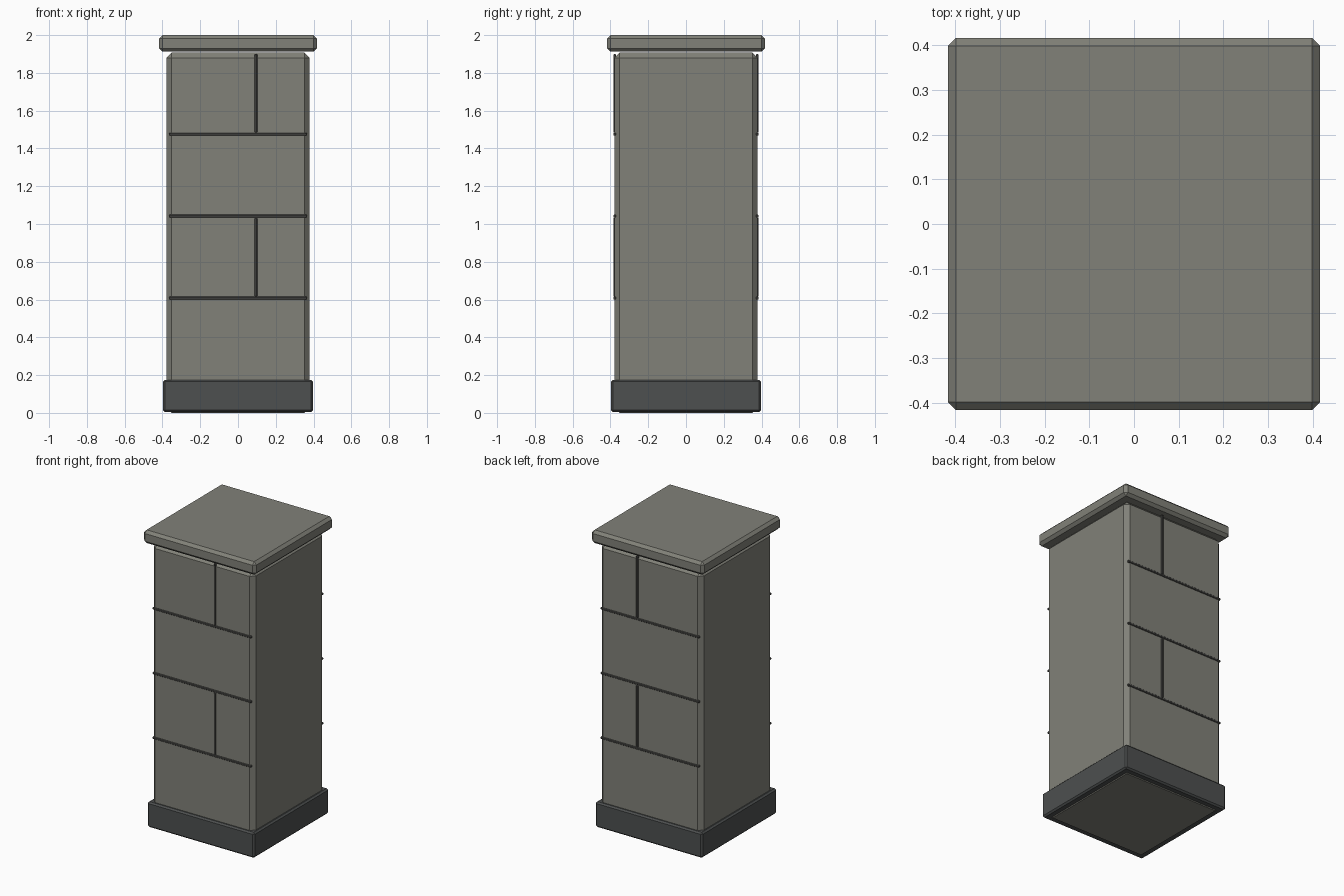
import bpy
import bmesh

if "Cube" in bpy.data.objects:
    bpy.data.objects.remove(bpy.data.objects["Cube"])


def material(name, rgb):
    m = bpy.data.materials.new(name)
    m.diffuse_color = (*rgb, 1)
    m.use_nodes = True
    m.node_tree.nodes["Principled BSDF"].inputs["Base Color"].default_value = m.diffuse_color
    return m


STONE = material("stone", (0.22, 0.22, 0.19))
DARK_STONE = material("dark_stone", (0.075, 0.08, 0.08))
MORTAR = material("mortar", (0.08, 0.08, 0.075))


def block(name, lo, hi, chamfer, mat):
    """Box between two corners with every edge chamfered flat."""
    bm = bmesh.new()
    bmesh.ops.create_cube(bm, size=1)
    for v in bm.verts:
        v.co = [(a + b) / 2 + c * (b - a) for a, b, c in zip(lo, hi, v.co)]
    bmesh.ops.bevel(bm, geom=bm.edges[:], offset=chamfer, segments=1,
                    profile=0.5, affect='EDGES')
    mesh = bpy.data.meshes.new(name)
    bm.to_mesh(mesh)
    bm.free()
    mesh.materials.append(mat)
    obj = bpy.data.objects.new(name, mesh)
    bpy.context.collection.objects.link(obj)
    return obj


def slab(name, half, z0, z1, chamfer, mat):
    return block(name, (-half, -half, z0), (half, half, z1), chamfer, mat)


# Main pillar, plinth and cap
slab("shaft", 0.379, 0.0, 1.908, 0.028, STONE)
slab("plinth", 0.397, 0.005, 0.175, 0.01, DARK_STONE)
slab("cap", 0.417, 1.912, 2.0, 0.018, STONE)

# Mortar joints on the front and back faces
FACE, DEPTH, HALF = 0.378, 0.007, 0.007
JOINT_X = 0.095
for side, sign in (("front", -1), ("back", 1)):
    y0, y1 = sign * FACE - DEPTH, sign * FACE + DEPTH
    for i, z in enumerate((0.608, 1.042, 1.476)):
        block(f"{side}_bed_joint_{i + 1}", (-0.366, y0, z - HALF),
              (0.366, y1, z + HALF), 0.003, MORTAR)
    for i, z in enumerate((0.616, 1.484)):
        block(f"{side}_upright_joint_{i + 1}", (JOINT_X - HALF, y0, z),
              (JOINT_X + HALF, y1, z + 0.415), 0.003, MORTAR)
